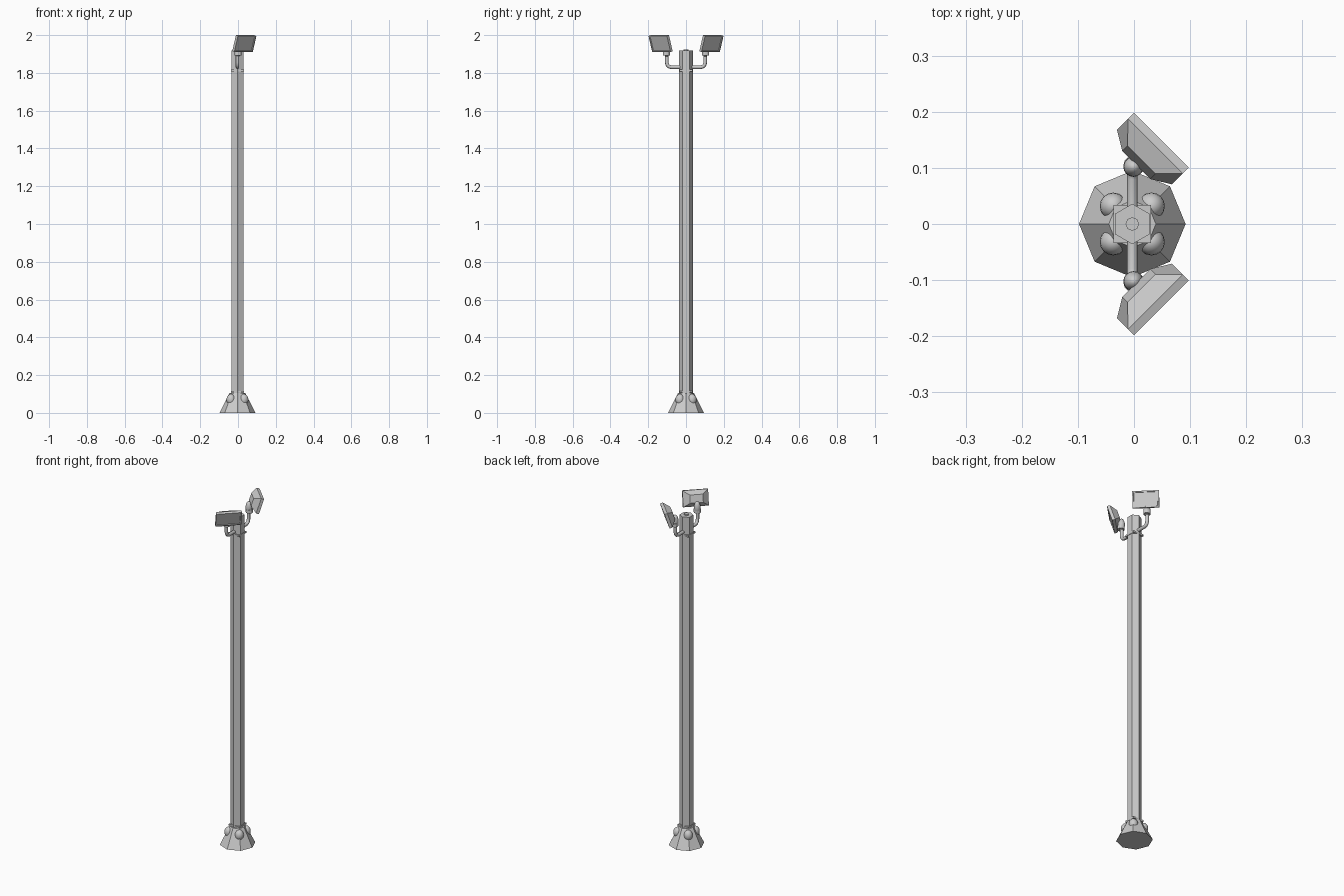
import bpy, bmesh
from math import radians, sin, cos, pi
from mathutils import Vector

if "Cube" in bpy.data.objects:
    bpy.data.objects.remove(bpy.data.objects["Cube"])

CX = -0.003  # pole axis


def finish(name, bm, smooth=False):
    bmesh.ops.recalc_face_normals(bm, faces=bm.faces[:])
    me = bpy.data.meshes.new(name)
    bm.to_mesh(me)
    bm.free()
    ob = bpy.data.objects.new(name, me)
    bpy.context.collection.objects.link(ob)
    for p in me.polygons:
        p.use_smooth = smooth
    return ob


def loft(name, rings, smooth=False):
    """Skin a closed solid through equal-length rings of points."""
    bm = bmesh.new()
    loops = [[bm.verts.new(p) for p in r] for r in rings]
    n = len(loops[0])
    for a, b in zip(loops, loops[1:]):
        for i in range(n):
            j = (i + 1) % n
            bm.faces.new((a[i], a[j], b[j], b[i]))
    bm.faces.new(loops[0])
    bm.faces.new(loops[-1])
    return finish(name, bm, smooth)


def ring(r, z, n, start=0.0, x=CX, y=0.0):
    return [(x + r * cos(start + 2 * pi * i / n), y + r * sin(start + 2 * pi * i / n), z)
            for i in range(n)]


def ball(name, loc, radii):
    bm = bmesh.new()
    bmesh.ops.create_uvsphere(bm, u_segments=16, v_segments=10, radius=1)
    for v in bm.verts:
        v.co = Vector(loc) + Vector(v.co[i] * radii[i] for i in range(3))
    return finish(name, bm, True)


# octagonal foot with four rounded bosses
loft("foot", [ring(0.095, 0, 8), ring(0.042, 0.105, 8)])
for sx in (-1, 1):
    for sy in (-1, 1):
        ball("foot_boss", (CX + sx * 0.034, sy * 0.032, 0.070), (0.024, 0.024, 0.030))

# hexagonal pole and small top cap
loft("pole", [ring(0.036, 0.05, 6, pi / 2), ring(0.036, 1.918, 6, pi / 2)])
loft("pole_cap", [ring(0.012, 1.91, 8), ring(0.012, 1.925, 8)])

# thin square collars whose corners show past the pole
for z in (0.112, 1.812):
    loft("collar", [ring(0.0475, z - 0.005, 4, pi / 4), ring(0.0475, z + 0.005, 4, pi / 4)])

TILT = radians(18)
for s in (1, -1):
    # bent arm tube
    path = [(0.02, 1.83), (0.080, 1.83), (0.092, 1.834), (0.099, 1.843), (0.102, 1.855), (0.102, 1.90)]
    rings = []
    for i, (y, z) in enumerate(path):
        a, b = path[max(i - 1, 0)], path[min(i + 1, len(path) - 1)]
        t = Vector((0, b[0] - a[0], b[1] - a[1])).normalized()
        side = Vector((1, 0, 0))
        up = side.cross(t)
        rings.append([(CX + p.x, s * p.y, p.z) for p in
                      (Vector((0, y, z)) + 0.0095 * (side * cos(k * pi / 4) + up * sin(k * pi / 4))
                       for k in range(8))])
    loft("arm", rings, True)

    # swivel collar and knuckle behind the lamp
    loft("swivel_collar", [ring(0.019, 1.892, 12, 0, CX + 0.003, s * 0.104),
                           ring(0.019, 1.912, 12, 0, CX + 0.003, s * 0.104)])
    ball("swivel_knuckle", (CX + 0.002, s * 0.102, 1.920), (0.018, 0.018, 0.036))

    # floodlight housing: axes are lateral, tilted up, and facing normal
    flat = Vector((1, s, 0)).normalized()
    lat = Vector((-1, s, 0)).normalized()
    up = Vector((0, 0, cos(TILT))) + flat * sin(TILT)
    nrm = flat * cos(TILT) - Vector((0, 0, sin(TILT)))
    centre = flat * 0.1265 + lat * 0.0715 + Vector((0, 0, 1.9525))

    def rect(w, h, d):
        return [centre + lat * (w * a) + up * (h * b) + nrm * d
                for a, b in ((-1, -1), (1, -1), (1, 1), (-1, 1))]

    loft("floodlight", [rect(0.035, 0.022, -0.045), rect(0.069, 0.0445, -0.016), rect(0.069, 0.0445, 0),
                        rect(0.062, 0.038, 0), rect(0.061, 0.037, -0.004)])

for ob in bpy.context.collection.objects:
    ob.select_set(ob.name.startswith("arm"))
    if ob.select_get():
        bpy.context.view_layer.objects.active = ob
bpy.ops.object.shade_smooth_by_angle(angle=radians(50))
